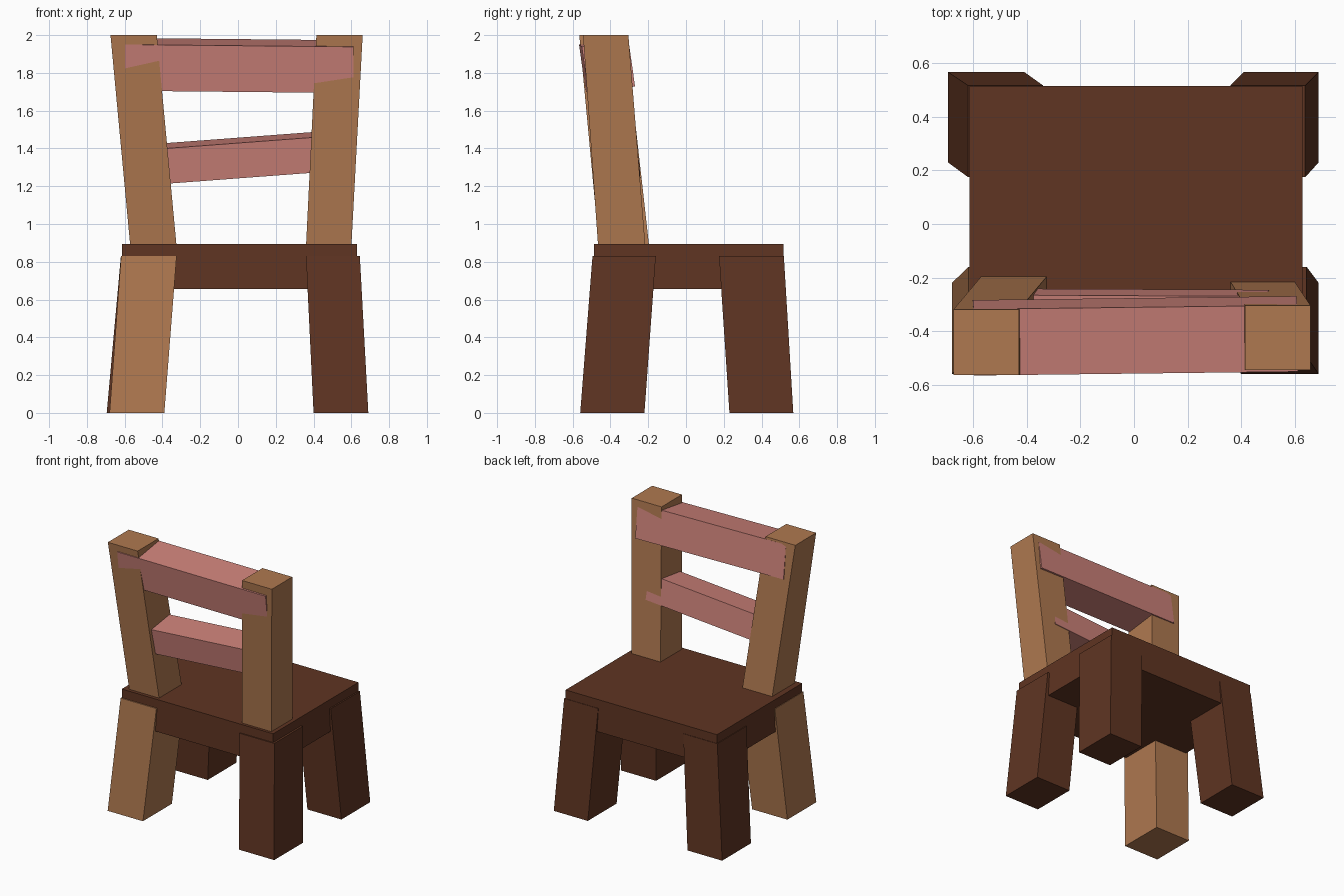
import bpy
from mathutils import Euler

cube = bpy.data.objects.get("Cube")
if cube:
    bpy.data.objects.remove(cube, do_unlink=True)


def material(name, rgb):
    mat = bpy.data.materials.new(name)
    mat.use_nodes = True
    mat.diffuse_color = (*rgb, 1)
    mat.node_tree.nodes["Principled BSDF"].inputs["Base Color"].default_value = (*rgb, 1)
    return mat


dark = material("dark brown wood", (0.115, 0.035, 0.016))
tan = material("tan wood", (0.43, 0.19, 0.08))
pink = material("dusty pink", (0.60, 0.22, 0.19))


def beam(name, mat, low, high):
    """Leaning block between two level rectangles, each (x0, x1, y0, y1, z)."""
    verts = []
    for x0, x1, y0, y1, z in (low, high):
        verts += [(x0, y0, z), (x1, y0, z), (x1, y1, z), (x0, y1, z)]
    faces = [(3, 2, 1, 0), (4, 5, 6, 7)]
    faces += [(i, (i + 1) % 4, (i + 1) % 4 + 4, i + 4) for i in range(4)]
    mesh = bpy.data.meshes.new(name)
    mesh.from_pydata(verts, [], faces)
    mesh.materials.append(mat)
    obj = bpy.data.objects.new(name, mesh)
    bpy.context.collection.objects.link(obj)
    return obj


def rail(name, size, location, rotation):
    """Tilted cross piece between the posts."""
    x, y, z = (s / 2 for s in size)
    obj = beam(name, pink, (-x, x, -y, y, -z), (-x, x, -y, y, z))
    obj.location = location
    obj.rotation_euler = Euler(rotation)


# Thick seat slab
beam("seat", dark, (-0.615, 0.63, -0.487, 0.515, 0.655),
     (-0.615, 0.63, -0.487, 0.515, 0.895))

# Splayed legs, one in lighter wood
LEG_TOP = 0.83
beam("front_right_leg", tan, (-0.68, -0.39, -0.56, -0.22, 0),
     (-0.619, -0.325, -0.495, -0.16, LEG_TOP))
beam("front_left_leg", dark, (0.40, 0.69, -0.56, -0.22, 0),
     (0.36, 0.645, -0.495, -0.16, LEG_TOP))
beam("back_right_leg", dark, (-0.695, -0.41, 0.23, 0.568, 0),
     (-0.62, -0.34, 0.175, 0.518, LEG_TOP))
beam("back_left_leg", dark, (0.41, 0.69, 0.23, 0.568, 0),
     (0.36, 0.64, 0.175, 0.518, LEG_TOP))

# Backrest posts, sunk slightly into the seat
beam("right_post", tan, (-0.57, -0.325, -0.46, -0.195, 0.88),
     (-0.675, -0.43, -0.565, -0.32, 2))
beam("left_post", tan, (0.36, 0.60, -0.465, -0.215, 0.88),
     (0.415, 0.66, -0.545, -0.305, 2))

# Backrest rails
rail("upper_rail", (1.21, 0.25, 0.247), (0.005, -0.418, 1.839), (0.14, 0.01, 0.012))
rail("lower_rail", (0.98, 0.22, 0.188), (0.01, -0.365, 1.35), (0.13, -0.075, -0.005))
